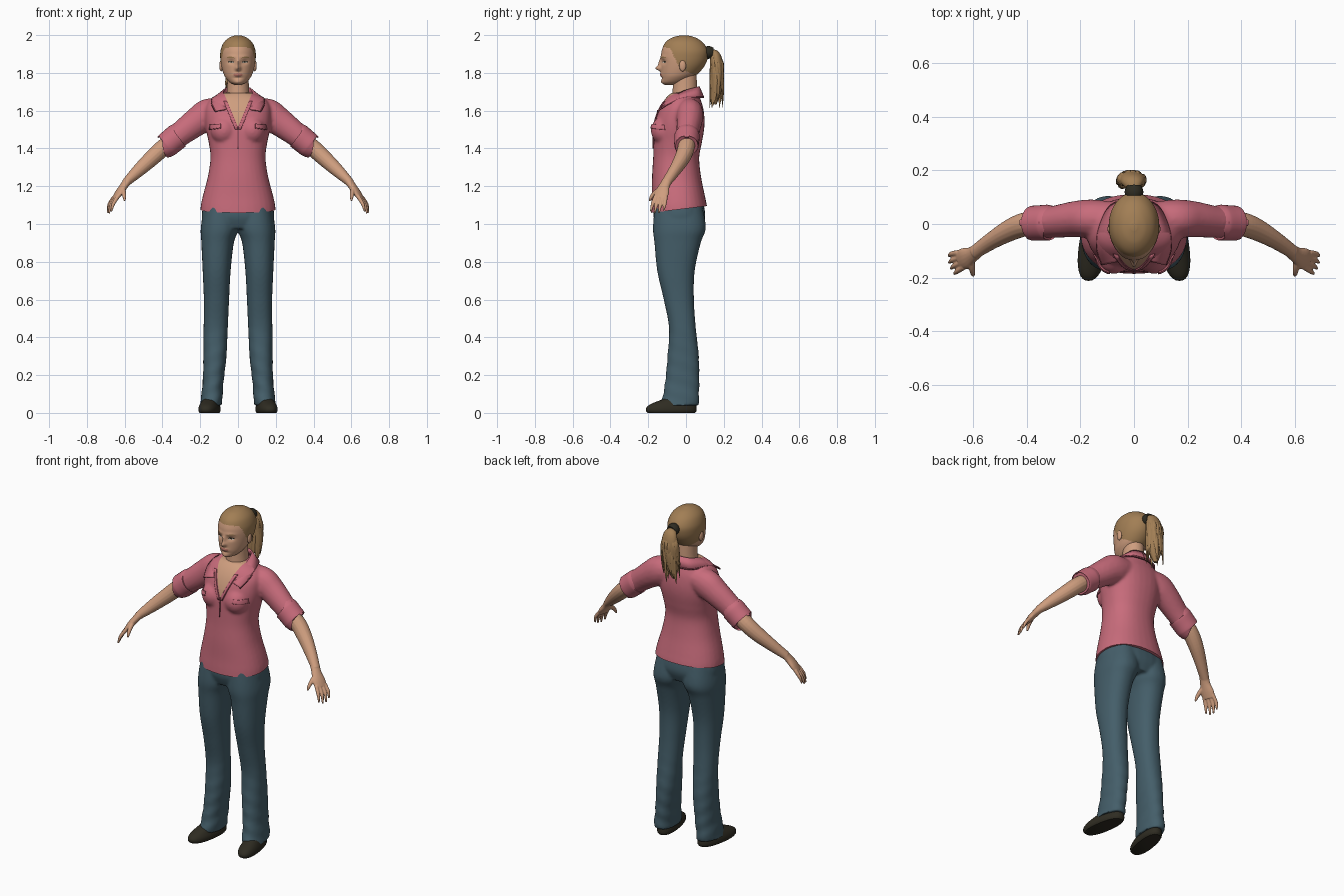
import bpy, bmesh, math, random
from mathutils import Vector
from mathutils.bvhtree import BVHTree

random.seed(4)
if "Cube" in bpy.data.objects:
    bpy.data.objects.remove(bpy.data.objects["Cube"])


def material(name, r, g, b):
    m = bpy.data.materials.new(name)
    m.use_nodes = True
    m.diffuse_color = (r, g, b, 1)
    m.node_tree.nodes["Principled BSDF"].inputs["Base Color"].default_value = (r, g, b, 1)
    return m


SKIN = material("skin", .62, .34, .21)
SHIRT = material("rose shirt", .58, .15, .2)
SEAM = material("shirt seam", .25, .055, .08)
DENIM = material("blue denim", .058, .112, .142)
HAIR = material("blond hair", .36, .21, .09)
DARK = material("dark leather", .028, .025, .016)
LIPS = material("lips", .45, .17, .13)
WHITE = material("eye white", .6, .5, .42)


def spline(stations, n):
    """Smooth samples through a list of equally long tuples."""
    pts = [stations[0]] + list(stations) + [stations[-1]]
    out = []
    for a, b, c, d in zip(pts, pts[1:], pts[2:], pts[3:]):
        for k in range(n):
            t = k / n
            out.append([(2*q + (r-p)*t + (2*p-5*q+4*r-s)*t*t + (3*q-p-3*r+s)*t**3) / 2
                        for p, q, r, s in zip(a, b, c, d)])
    return out + [list(stations[-1])]


def finish(name, bm, *mats):
    bmesh.ops.recalc_face_normals(bm, faces=bm.faces)
    me = bpy.data.meshes.new(name)
    bm.to_mesh(me)
    bm.free()
    for m in mats:
        me.materials.append(m)
    me.shade_smooth()
    me.set_sharp_from_angle(angle=math.radians(50))
    ob = bpy.data.objects.new(name, me)
    bpy.context.collection.objects.link(ob)
    return ob


def loft(rings):
    bm = bmesh.new()
    rows = [[bm.verts.new(p) for p in ring] for ring in rings]
    n = len(rows[0])
    for a, b in zip(rows, rows[1:]):
        for i in range(n):
            j = (i + 1) % n
            bm.faces.new((a[i], a[j], b[j], b[i]))
    bm.faces.new(rows[0])
    bm.faces.new(rows[-1])
    return bm


def column(stations, side=1, power=1, n=6, segs=32, wave=0):
    """Upright loft; a station is z, x centre, y front, y back, half width."""
    def ring(z, xc, front, back, rx):
        pts = []
        for i in range(segs):
            a = math.tau * i / segs
            c, s = math.cos(a), math.sin(a)
            k = 1 + wave * math.sin(z * 75 + 2 * a) * max(0, 1 - z * 2)
            pts.append((side * (xc + k * rx * math.copysign(abs(c)**power, c)),
                        (front + back) / 2 + k * (back - front) / 2 * math.copysign(abs(s)**power, s), z))
        return pts
    return loft([ring(*st) for st in spline(stations, n)])


def tube(stations, side=1, wide=(0, 1, 0), n=5, segs=16):
    """Loft along a path; a station is x, y, z, wide radius, thin radius."""
    st = spline(stations, n)
    cs = [Vector(s[:3]) for s in st]
    rings = []
    for i, s in enumerate(st):
        t = (cs[min(i + 1, len(cs) - 1)] - cs[max(i - 1, 0)]).normalized()
        u = Vector(wide)
        u = (u - t * u.dot(t)).normalized()
        v = t.cross(u)
        ring = [cs[i] + u * s[3] * math.cos(math.tau * k / segs) + v * s[4] * math.sin(math.tau * k / segs)
                for k in range(segs)]
        rings.append([(side * p.x, p.y, p.z) for p in ring])
    return loft(rings)


def fuse(name, parts, mat, voxel=.008, smooth=8):
    """Merge overlapping volumes into one soft skin."""
    bm = bmesh.new()
    for part in parts:
        bmesh.ops.recalc_face_normals(part, faces=part.faces)
        me = bpy.data.meshes.new("part")
        part.to_mesh(me)
        part.free()
        bm.from_mesh(me)
        bpy.data.meshes.remove(me)
    ob = finish(name, bm, mat)
    mod = ob.modifiers.new("merge", 'REMESH')
    mod.mode, mod.voxel_size = 'VOXEL', voxel
    mod = ob.modifiers.new("soften", 'SMOOTH')
    mod.iterations = smooth
    dg = bpy.context.evaluated_depsgraph_get()
    out = bmesh.new()
    out.from_mesh(bpy.data.meshes.new_from_object(ob.evaluated_get(dg)))
    bpy.data.objects.remove(ob)
    return out


def ball(x, y, z, rx, ry, rz):
    bm = bmesh.new()
    bmesh.ops.create_uvsphere(bm, u_segments=24, v_segments=16, radius=1)
    for v in bm.verts:
        v.co = (x + v.co.x * rx, y + v.co.y * ry, z + v.co.z * rz)
    return bm


def sheet(name, lines, mat, thick):
    bm = bmesh.new()
    rows = [[bm.verts.new(p) for p in line] for line in lines]
    for a, b in zip(rows, rows[1:]):
        for i in range(len(a) - 1):
            bm.faces.new((a[i], a[i + 1], b[i + 1], b[i]))
    ob = finish(name, bm, mat)
    mod = ob.modifiers.new("thickness", 'SOLIDIFY')
    mod.thickness, mod.offset = thick, 0
    return ob


# Trousers
leg = [(1.1, .09, -.165, .085, .088), (.98, .097, -.175, .105, .1), (.9, .108, -.167, .078, .086),
       (.75, .113, -.152, .046, .074), (.6, .114, -.118, .042, .067), (.45, .118, -.09, .052, .064),
       (.3, .122, -.098, .068, .061), (.15, .133, -.112, .07, .055), (.04, .143, -.135, .068, .059)]
hips = [(1.12, 0, -.165, .09, .18), (1.04, 0, -.172, .102, .192), (.975, 0, -.15, .08, .17)]
parts = [column(leg, s, .9, wave=.035) for s in (1, -1)] + [column(hips, power=.85)]
finish("trousers", fuse("trousers", parts, DENIM, smooth=5), DENIM)

# Shoes
shoe = [(0, .15, -.203, .048, .048), (.012, .15, -.212, .056, .054), (.03, .15, -.208, .056, .053),
        (.05, .15, -.18, .052, .046), (.08, .145, -.1, .045, .036)]
for s in (1, -1):
    bm = column(shoe, s, .85, n=4)
    for v in bm.verts:
        v.co.x -= s * (v.co.y + .07) * .14
    finish("left_shoe" if s > 0 else "right_shoe", bm, DARK)

# Shirt: torso, bust and sleeves merged, then hem and neckline cut
torso = [(1.03, 0, -.187, .115, .2), (1.09, 0, -.185, .112, .198), (1.15, 0, -.182, .1, .186),
         (1.25, 0, -.18, .08, .16), (1.35, 0, -.174, .07, .146), (1.43, 0, -.172, .084, .155),
         (1.5, 0, -.17, .096, .17), (1.56, 0, -.16, .098, .176), (1.62, 0, -.137, .09, .172),
         (1.665, 0, -.108, .075, .14), (1.695, 0, -.078, .068, .085)]
sleeve = [(.08, .018, 1.6, .065, .065), (.155, .02, 1.58, .072, .085), (.22, .018, 1.54, .068, .076),
          (.3, .008, 1.48, .06, .066), (.37, .004, 1.425, .056, .058)]
parts = [column(torso, power=.88)]
for s in (1, -1):
    parts += [tube(sleeve, s), ball(s * .075, -.115, 1.495, .07, .071, .075)]
bm = fuse("shirt", parts, SHIRT)


def cut(point, normal, clear=False):
    geom = bm.verts[:] + bm.edges[:] + bm.faces[:]
    return bmesh.ops.bisect_plane(bm, geom=geom, plane_co=point, plane_no=normal, clear_inner=clear)


edge = cut((0, -.18, 1.06), (0, -.12, 1), True)["geom_cut"]
bmesh.ops.edgeloop_fill(bm, edges=[e for e in edge if isinstance(e, bmesh.types.BMEdge)])
V_LOW, V_SLOPE = 1.515, .42
for s in (1, -1):
    cut((0, 0, V_LOW), (s, 0, -V_SLOPE))
for f in bm.faces:
    c = f.calc_center_median()
    f.material_index = int(abs(c.x) < (c.z - V_LOW) * V_SLOPE and c.y < -.02)
surface = BVHTree.FromBMesh(bm)
finish("shirt", bm, SHIRT, SKIN)


def patch(name, a, b, c, d, mat, lift=.003, side=1, n=8):
    """Thin plate laid on the shirt front between four x, z corners."""
    lines = []
    for i in range(n + 1):
        line = []
        for j in range(n + 1):
            p = Vector(a).lerp(Vector(b), i / n).lerp(Vector(d).lerp(Vector(c), i / n), j / n)
            hit = surface.ray_cast(Vector((side * p.x, -1, p.y)), Vector((0, 1, 0)))[0]
            line.append(hit - Vector((0, lift, 0)))
        lines.append(line)
    return sheet(name, lines, mat, .005)


# Placket, pocket flaps, collar, cuffs and sleeve tabs
patch("placket_line", (-.002, 1.4), (.002, 1.4), (.002, 1.515), (-.002, 1.515), SEAM)
inner = [(0, .068, 1.728), (.055, .05, 1.722), (.077, -.02, 1.7), (.066, -.085, 1.662), (.04, -.132, 1.61)]
outer = [(0, .092, 1.672), (.085, .07, 1.672), (.13, -.015, 1.668), (.137, -.09, 1.638), (.118, -.152, 1.598)]
cuff = [(.318, .005, 1.466, .064, .066), (.322, .005, 1.463, .067, .069), (.35, .004, 1.44, .066, .068),
        (.378, .003, 1.417, .065, .067), (.382, .003, 1.414, .06, .062)]
for s in (1, -1):
    side = "left_" if s > 0 else "right_"
    patch(side + "placket_edge", (0, 1.5), (.013, 1.5), (.075, 1.65), (.06, 1.65), SHIRT, .004, s)
    patch(side + "placket_seam", (.013, 1.5), (.016, 1.5), (.078, 1.65), (.075, 1.65), SEAM, .002, s)
    patch(side + "pocket_flap", (.092, 1.53), (.15, 1.525), (.15, 1.5), (.092, 1.51), SHIRT, .005, s)
    patch(side + "pocket_seam", (.09, 1.511), (.152, 1.501), (.152, 1.497), (.09, 1.507), SEAM, .004, s)
    rows = [[(s * x, y, z) for x, y, z in spline(line, 5)] for line in (inner, outer)]
    sheet(side + "collar", rows, SHIRT, .008)
    trim = [[Vector(p) + Vector((0, 0, d)) for p in rows[1]] for d in (-.005, .003)]
    sheet(side + "collar_seam", trim, SEAM, .009)
    finish(side + "cuff", tube(cuff, s, segs=28), SHIRT)
    rim = [(x - .064, y, z + .052, a + .001, b + .001) for x, y, z, a, b in cuff[:1]]
    tab = [(.325, .005, 1.535, .012, .004), (.37, .005, 1.5, .012, .004), (.425, .005, 1.458, .012, .004)]
    finish(side + "sleeve_tab", tube(tab, s, segs=8), SHIRT)
    finish(side + "tab_button", ball(s * .352, .005, 1.519, .006, .006, .005), SEAM)

# Forearms and hands
arm = [(.33, .004, 1.455, .044, .044), (.4, 0, 1.4, .045, .045), (.46, -.022, 1.345, .041, .042),
       (.53, -.062, 1.28, .032, .034), (.595, -.106, 1.218, .026, .022)]
palm = [(.585, -.1, 1.228, .027, .022), (.605, -.115, 1.2, .03, .02), (.63, -.128, 1.165, .04, .018),
        (.65, -.136, 1.135, .037, .013)]
thumb = [(.608, -.13, 1.19, .014, .014), (.605, -.16, 1.168, .013, .012), (.602, -.182, 1.145, .01, .01),
         (.6, -.193, 1.122, .005, .005)]
WIDE = Vector((-.35, -.93, .05))
for s in (1, -1):
    parts = [tube(arm, s), tube(palm, s, WIDE), tube(thumb, s, segs=10)]
    for k, reach in zip((-1.5, -.5, .5, 1.5), (.8, .97, 1, .9)):
        root = Vector((.645, -.134, 1.145)) + WIDE * k * .019
        mid = root + Vector((.03, -.012, -.045)) * reach + WIDE * k * .004
        tip = mid + Vector((.012, -.01, -.044)) * reach
        parts.append(tube([(*root, .011, .011), (*mid, .0095, .0095), (*tip, .005, .005)], s, WIDE, segs=10))
    finish("left_arm" if s > 0 else "right_arm", fuse("arm", parts, SKIN, .0035, 3), SKIN)

# Neck
finish("neck", column([(1.58, 0, -.11, .05, .08), (1.65, 0, -.078, .058, .066), (1.72, 0, -.07, .058, .058),
                       (1.82, 0, -.07, .055, .055)]), SKIN)


# Head with sculpted features, coloured by region
def bump(x, z, cx, cz, sx, sz):
    return math.exp(-((x - cx) / sx)**2 - ((z - cz) / sz)**2)


head = [(1.737, 0, -.112, -.05, .018), (1.75, 0, -.126, -.005, .044), (1.775, 0, -.13, .035, .066),
        (1.8, 0, -.132, .068, .078), (1.84, 0, -.132, .1, .089), (1.88, 0, -.132, .115, .094),
        (1.92, 0, -.128, .115, .092), (1.96, 0, -.11, .09, .076), (1.987, 0, -.073, .05, .046),
        (1.999, 0, -.025, .005, .012)]
bm = column(head, n=10, segs=112)
for v in bm.verts:
    x, y, z = abs(v.co.x), v.co.y, v.co.z
    if y < -.03:
        v.co.y += (.009 * bump(x, z, .036, 1.858, .018, .012) + .004 * bump(x, z, 0, 1.774, .02, .006)
                   - .026 * bump(x, z, 0, 1.824, .013, .013) - .014 * bump(x, z, 0, 1.85, .01, .024)
                   - .004 * bump(x, z, .034, 1.885, .03, .01) - .007 * bump(x, z, 0, 1.79, .022, .01)
                   - .005 * bump(x, z, 0, 1.75, .02, .012))
for f in bm.faces:
    c = f.calc_center_median()
    x, y, z = abs(c.x), c.y, c.z
    lid = ((x - .036) / .016)**2
    if z > 1.938 - 1.5 * x * x or (y > -.03 - (z - 1.82) * .5 and z > 1.81 - y * .5):
        f.material_index = 1
    elif y < -.06:
        if (x / .025)**2 + ((z - 1.79) / .009)**2 < 1:
            f.material_index = 2
        elif lid < 1 and abs(z - 1.862 + .004 * lid) < .0025 or math.hypot(x - .036, z - 1.857) < .0045:
            f.material_index = 4
        elif lid + ((z - 1.857) / .006)**2 < 1:
            f.material_index = 3
        elif abs(x - .038) < .02 and abs(z - 1.884 + 9 * (x - .042)**2) < .0028:
            f.material_index = 1
finish("head", bm, SKIN, HAIR, LIPS, WHITE, DARK)
for s in (1, -1):
    finish("left_ear" if s > 0 else "right_ear", ball(s * .089, -.018, 1.838, .01, .018, .03), SKIN)

# Ponytail with loose strands, and hair tie
finish("hair_tie", tube([(0, .1, 1.905, .03, .03), (0, .12, 1.908, .035, .034), (0, .142, 1.905, .028, .028)],
                        wide=(1, 0, 0)), DARK)
tail = [(0, .13, 1.905, .022, .02), (-.004, .155, 1.893, .04, .026), (-.007, .165, 1.84, .05, .033),
        (-.012, .163, 1.76, .05, .034), (-.02, .157, 1.69, .036, .026), (-.026, .152, 1.635, .012, .01)]
finish("ponytail", tube(tail, wide=(1, 0, 0), segs=20), HAIR)
for i in range(46):
    a, drop = random.uniform(0, math.tau), random.uniform(.0, .16)
    c, d = math.cos(a), math.sin(a)
    strand = [(c * .02, .145 + d * .012, 1.9, .006, .004),
              (-.007 + c * .048, .163 + d * .031, 1.865 - drop * .6, .01, .006),
              (-.012 + c * .05, .162 + d * .033, 1.81 - drop * .9, .009, .005),
              (-.017 + c * .05, .158 + d * .034, 1.765 - drop, .001, .001)]
    finish("hair_strand", tube(strand, wide=(-d, c, 0), n=4, segs=6), HAIR)
